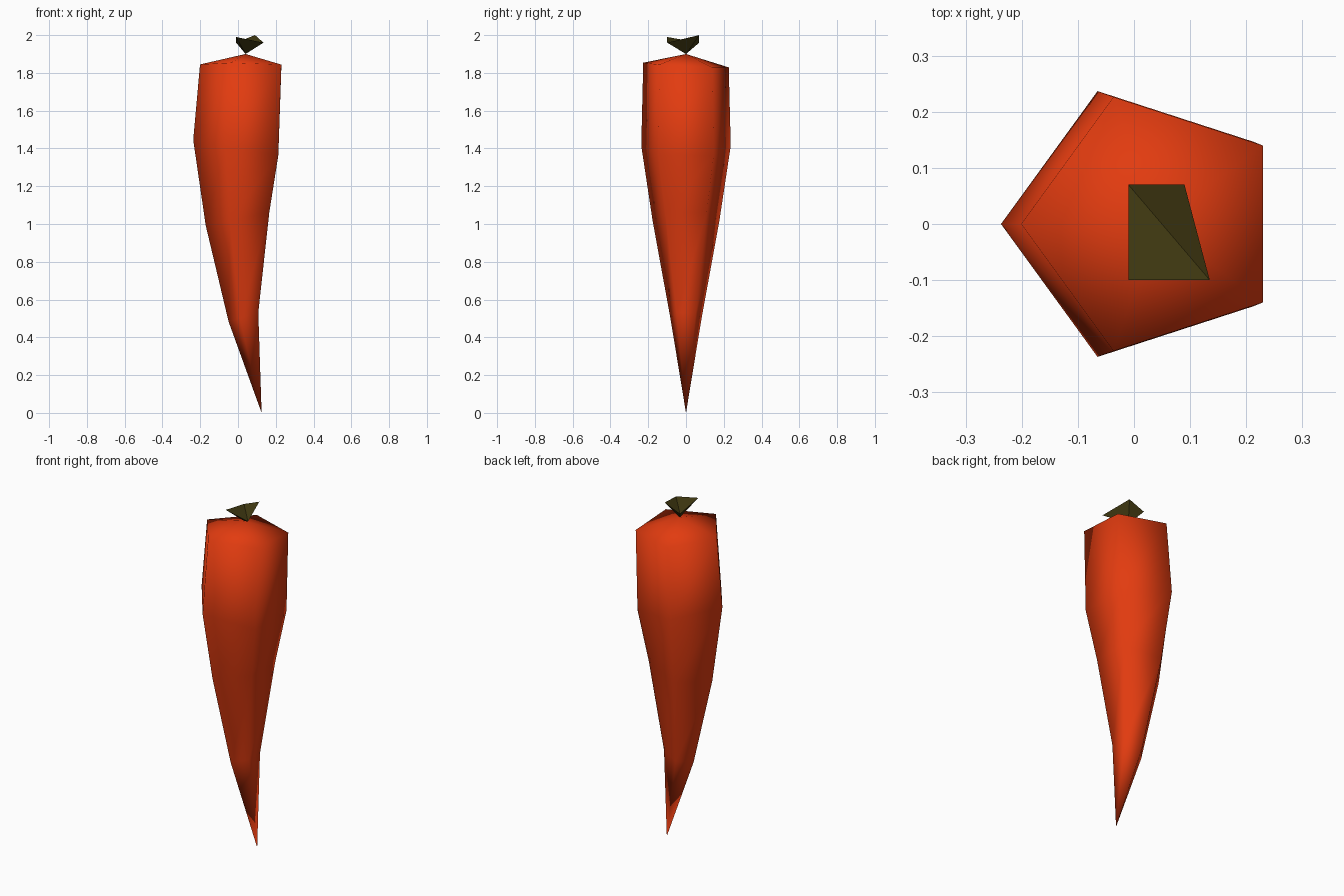
import bpy, bmesh, math

if "Cube" in bpy.data.objects:
    bpy.data.objects.remove(bpy.data.objects["Cube"])


def material(name, rgb):
    m = bpy.data.materials.new(name)
    m.diffuse_color = (*rgb, 1)
    m.use_nodes = True
    m.node_tree.nodes["Principled BSDF"].inputs["Base Color"].default_value = m.diffuse_color
    return m


def make_object(name, bm, mat, smooth):
    bmesh.ops.recalc_face_normals(bm, faces=bm.faces)
    for f in bm.faces:
        f.smooth = smooth
    me = bpy.data.meshes.new(name)
    bm.to_mesh(me)
    bm.free()
    me.materials.append(mat)
    ob = bpy.data.objects.new(name, me)
    bpy.context.collection.objects.link(ob)
    return ob


orange = material("carrot orange", (0.76, 0.044, 0.005))
olive = material("dark olive", (0.055, 0.043, 0.006))

# Root: five-sided rings (centre x, radius, z, slope along x, slope along y)
rings = [
    (0.037, 0.087, 0.51, 0.30, 0.0),
    (0.015, 0.186, 1.03, 0.20, 0.0),
    (0.012, 0.249, 1.40, -0.18, 0.0),
    (0.037, 0.238, 1.84, -0.02, -0.055),
]
bm = bmesh.new()
tip = bm.verts.new((0.125, 0, 0))
crown = bm.verts.new((0.04, 0, 1.90))
loops = []
for cx, r, z, sx, sy in rings:
    loop = []
    for i in range(5):
        a = math.pi + i * math.tau / 5
        dx, y = r * math.cos(a), r * math.sin(a)
        loop.append(bm.verts.new((cx + dx, y, z + sx * dx + sy * y)))
    loops.append(loop)
for i in range(5):
    j = (i + 1) % 5
    bm.faces.new((tip, loops[0][j], loops[0][i]))
    bm.faces.new((crown, loops[-1][i], loops[-1][j]))
    for lo, hi in zip(loops, loops[1:]):
        bm.faces.new((lo[i], lo[j], hi[j], hi[i]))
make_object("carrot_root", bm, orange, True)

# Stem stub: upturned four-sided pyramid with a folded top
bm = bmesh.new()
base = bm.verts.new((0.04, 0, 1.90))
top = [bm.verts.new(p) for p in ((-0.01, -0.10, 1.99), (0.135, -0.10, 1.96),
                                 (0.09, 0.07, 2.00), (-0.01, 0.07, 1.96))]
for i in range(4):
    bm.faces.new((base, top[(i + 1) % 4], top[i]))
bm.faces.new((top[0], top[1], top[3]))
bm.faces.new((top[1], top[2], top[3]))
make_object("stem_stub", bm, olive, False)
